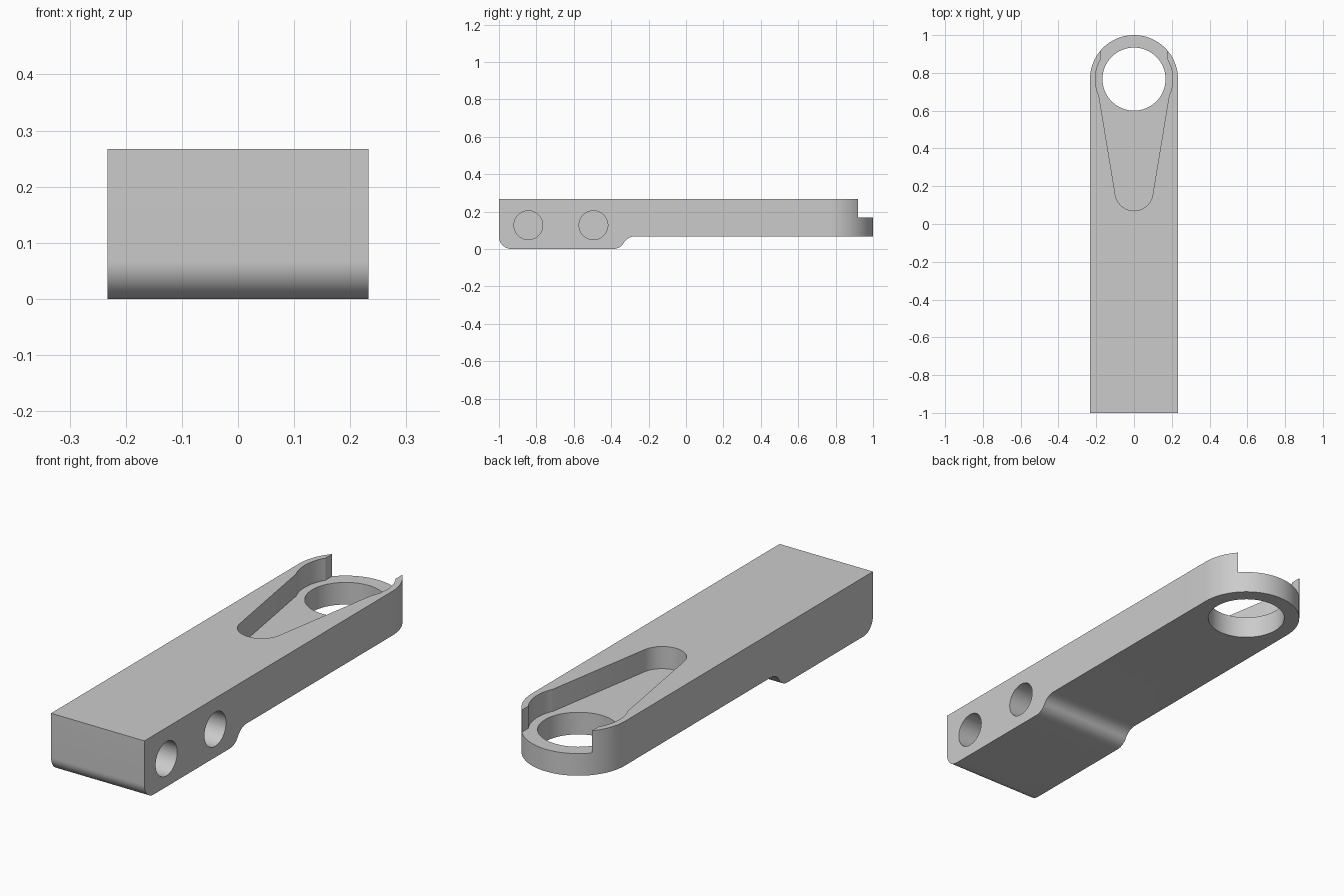
import bpy, bmesh
from math import radians, sin, cos, asin, acos, degrees
from mathutils import Vector

if "Cube" in bpy.data.objects:
    bpy.data.objects.remove(bpy.data.objects["Cube"], do_unlink=True)

HALF, TOP, STEP = 0.233, 0.267, 0.067    # half width, top height, step and fillet size
EYE = 1 - HALF                           # y of the round end's centre
SEAT = 0.167                             # height of the pocket floor

grey = bpy.data.materials.new("light grey")
grey.use_nodes = True
grey.diffuse_color = (0.6, 0.6, 0.6, 1)
grey.node_tree.nodes["Principled BSDF"].inputs["Base Color"].default_value = (0.6, 0.6, 0.6, 1)


def arc(cx, cy, r, start, end, n=16):
    """Points on an arc, angles in degrees."""
    angles = [radians(start + (end - start) * i / n) for i in range(n + 1)]
    return [(cx + r * cos(a), cy + r * sin(a)) for a in angles]


def prism(name, outline, low, high, axis="Z"):
    """Extrude an outline along Z (outline is x, y) or X (outline is y, z)."""
    def place(p, h):
        return (p[0], p[1], h) if axis == "Z" else (h, p[0], p[1])
    bm = bmesh.new()
    face = bm.faces.new([bm.verts.new(place(p, low)) for p in outline])
    new = bmesh.ops.extrude_face_region(bm, geom=[face])["geom"]
    shift = Vector(place((0, 0), high - low))
    bmesh.ops.translate(bm, vec=shift, verts=[g for g in new if isinstance(g, bmesh.types.BMVert)])
    bmesh.ops.recalc_face_normals(bm, faces=bm.faces)
    mesh = bpy.data.meshes.new(name)
    bm.to_mesh(mesh)
    bm.free()
    mesh.materials.append(grey)
    obj = bpy.data.objects.new(name, mesh)
    bpy.context.collection.objects.link(obj)
    return obj


def combine(target, cutter, operation="DIFFERENCE"):
    """Apply a boolean and remove its cutter."""
    cutter.hide_render = True
    mod = target.modifiers.new(cutter.name, "BOOLEAN")
    mod.operation, mod.solver, mod.object = operation, "EXACT", cutter
    bpy.context.view_layer.objects.active = target
    bpy.ops.object.modifier_apply(modifier=mod.name)
    bpy.data.objects.remove(cutter, do_unlink=True)


# Bar: side profile with a rounded front edge and an S-shaped step underneath
step_y = -0.39
step_end = step_y + 2 * STEP * sin(radians(60))
side = arc(-1 + STEP, STEP, STEP, 180, 270)
side += arc(step_y, STEP, STEP, 270, 330)
side += arc(step_end, 0, STEP, 150, 90)[1:]
side += [(1.1, STEP), (1.1, TOP), (-1, TOP)]
bar = prism("bar", side, -HALF, HALF, "X")

# Rounded far end
plan = [(-HALF, -1.1), (HALF, -1.1)] + arc(0, EYE, HALF, 0, 180, 64)
combine(bar, prism("end_outline", plan, -0.1, 0.5), "INTERSECT")

# Tapered pocket, widened around the eye and open at the end
big, gap = 0.205, 0.175
right_half = arc(0, 0.17, 0.1, -90, -9.2)
right_half += arc(0, EYE, big, degrees(asin(-0.087 / big)), degrees(acos(gap / big)))
right_half += [(gap, 1.2)]
pocket = right_half + [(-x, y) for x, y in reversed(right_half[1:])]
combine(bar, prism("pocket", pocket, SEAT, 0.5))

# Eye through the round end
combine(bar, prism("eye", arc(0, EYE, 0.167, 0, 360, 64)[:-1], -0.1, 0.5))

# Two blind holes in the left side
for y in (-0.843, -0.495):
    combine(bar, prism("side_hole", arc(y, 0.127, 0.077, 0, 360, 48)[:-1], -0.12, 0.4, "X"))

bpy.ops.object.select_all(action="DESELECT")
bar.select_set(True)
bpy.context.view_layer.objects.active = bar
bpy.ops.object.shade_smooth_by_angle(angle=radians(20))
